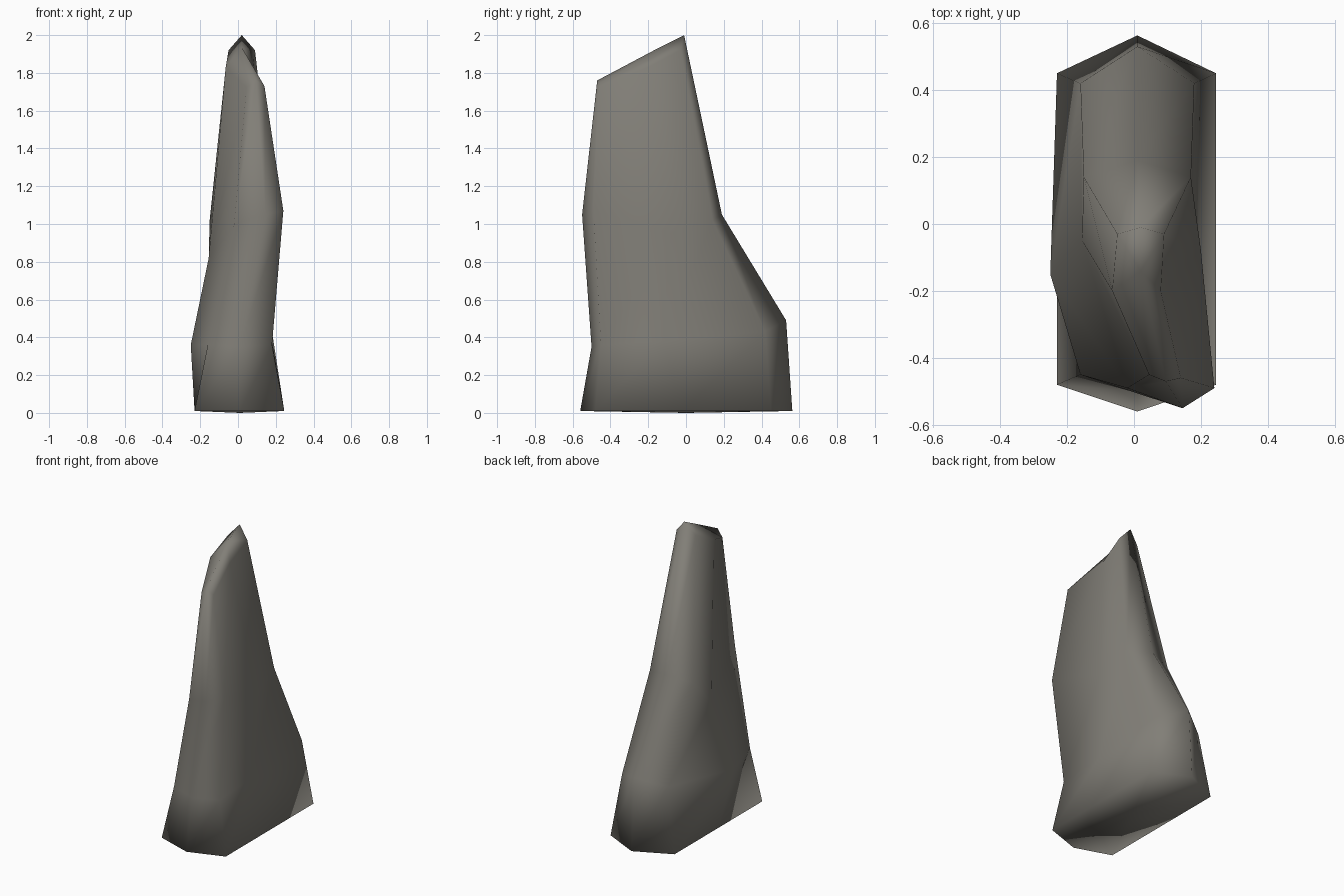
import bpy, bmesh

# Cross-sections from base to tip, each counter-clockwise from the back point:
# back, back left, left, front left, front, front right, right, back right
rings = [
    [(0.01, 0.563, 0.01), (-0.23, 0.45, 0.01), (-0.23, -0.02, 0.01), (-0.23, -0.48, 0.01),
     (0.01, -0.56, 0.01), (0.245, -0.48, 0.01), (0.245, -0.02, 0.01), (0.245, 0.45, 0.01)],
    [(0.01, 0.53, 0.49), (-0.16, 0.42, 0.43), (-0.25, -0.15, 0.36), (-0.16, -0.45, 0.36),
     (0.01, -0.50, 0.35), (0.18, -0.45, 0.36), (0.18, -0.12, 0.38), (0.18, 0.42, 0.43)],
    [(0.01, 0.19, 1.05), (-0.15, 0.14, 1.02), (-0.155, -0.05, 0.82), (-0.02, -0.49, 1.0),
     (0.145, -0.55, 1.05), (0.24, -0.49, 1.07), (0.20, -0.08, 0.95), (0.17, 0.14, 1.02)],
    [(0.02, -0.01, 2.0), (-0.05, -0.03, 1.92), (-0.065, -0.20, 1.83), (0.045, -0.45, 1.72),
     (0.095, -0.47, 1.76), (0.14, -0.46, 1.73), (0.08, -0.20, 1.83), (0.09, -0.03, 1.92)],
]

bm = bmesh.new()
loops = [[bm.verts.new(p) for p in ring] for ring in rings]

# Sides
for low, high in zip(loops, loops[1:]):
    for i in range(8):
        j = (i + 1) % 8
        bm.faces.new((low[i], low[j], high[j], high[i]))

# Ridged tip and closed underside
for loop, centre in ((loops[-1], (0.02, -0.14, 1.935)), (loops[0], (0.01, 0, 0))):
    c = bm.verts.new(centre)
    for i in range(8):
        bm.faces.new((loop[i], loop[(i + 1) % 8], c))

bmesh.ops.recalc_face_normals(bm, faces=bm.faces)
for f in bm.faces:
    f.smooth = True

mesh = bpy.data.meshes.new("rock_spire")
bm.to_mesh(mesh)
bm.free()

stone = bpy.data.materials.new("grey stone")
stone.diffuse_color = (0.22, 0.21, 0.185, 1)
mesh.materials.append(stone)
bpy.context.collection.objects.link(bpy.data.objects.new("rock_spire", mesh))
